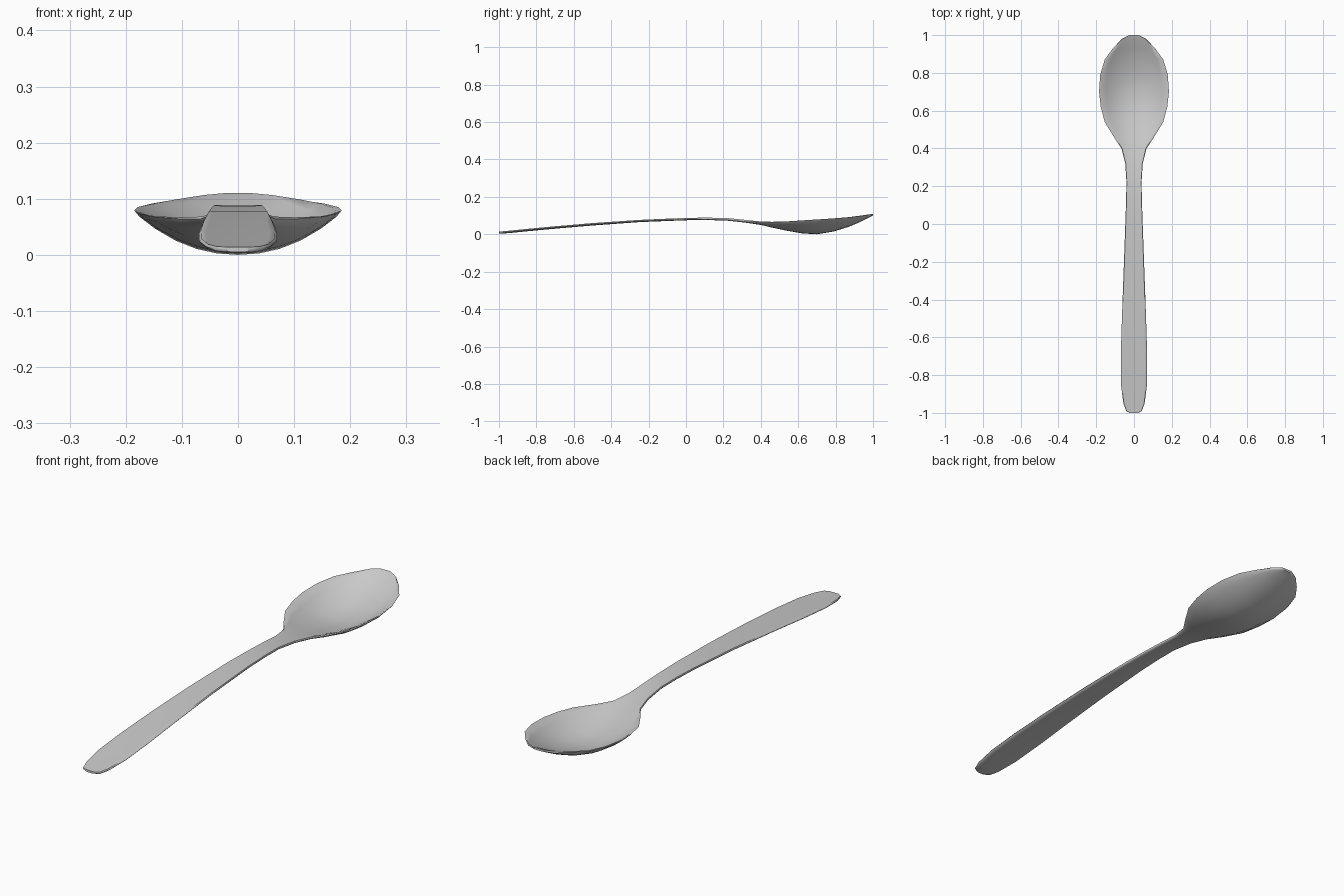
import bpy, bmesh

if "Cube" in bpy.data.objects:
    bpy.data.objects.remove(bpy.data.objects["Cube"])

# Stations along the spoon: y, half width, rim height (top), underside centre height
STATIONS = [
    (-1.00, 0.022, 0.014, 0.005), (-0.99, 0.041, 0.015, 0.004),
    (-0.95, 0.056, 0.019, 0.006), (-0.85, 0.069, 0.029, 0.016),
    (-0.70, 0.070, 0.043, 0.030), (-0.50, 0.064, 0.060, 0.047),
    (-0.25, 0.055, 0.077, 0.065), (0.00, 0.046, 0.088, 0.075),
    (0.12, 0.042, 0.089, 0.076), (0.22, 0.040, 0.087, 0.073),
    (0.32, 0.046, 0.077, 0.062), (0.40, 0.066, 0.069, 0.050),
    (0.46, 0.106, 0.069, 0.036), (0.54, 0.155, 0.073, 0.019),
    (0.62, 0.176, 0.079, 0.005), (0.70, 0.185, 0.084, 0.000),
    (0.79, 0.179, 0.090, 0.015), (0.87, 0.155, 0.096, 0.040),
    (0.93, 0.112, 0.102, 0.065), (0.98, 0.064, 0.107, 0.091),
    (1.00, 0.026, 0.110, 0.101),
]
STEPS = [-0.95, -0.8, -0.6, -0.4, -0.2, 0, 0.2, 0.4, 0.6, 0.8, 0.95]
THICK = 0.012


def section(y, w, rim, low):
    """Closed ring: dished top, rounded edge, curved underside."""
    t = min(THICK, rim - low)
    dip = rim - low - t

    def dish(s):
        return rim - dip + dip * abs(s) ** 2.1

    top = [(s * w, y, dish(s)) for s in STEPS]
    under = [(s * w, y, dish(s) - t * (1 - 0.35 * abs(s) ** 4)) for s in reversed(STEPS)]
    edge = rim - t * 0.4
    return top + [(w, y, edge)] + under + [(-w, y, edge)]


# Spoon body lofted through all the sections
bm = bmesh.new()
rings = [[bm.verts.new(p) for p in section(*s)] for s in STATIONS]
n = len(rings[0])
for a, b in zip(rings, rings[1:]):
    for i in range(n):
        j = (i + 1) % n
        bm.faces.new((a[i], a[j], b[j], b[i]))
# End caps as quad strips
k = len(STEPS)
for r in (rings[0], rings[-1]):
    for i in range(k - 1):
        bm.faces.new((r[i], r[i + 1], r[2 * k - 1 - i], r[2 * k - i]))
    bm.faces.new((r[k - 1], r[k], r[k + 1]))
    bm.faces.new((r[2 * k], r[2 * k + 1], r[0]))
bmesh.ops.recalc_face_normals(bm, faces=bm.faces)

mesh = bpy.data.meshes.new("spoon")
bm.to_mesh(mesh)
bm.free()
spoon = bpy.data.objects.new("spoon", mesh)
bpy.context.collection.objects.link(spoon)
bpy.context.view_layer.objects.active = spoon
spoon.select_set(True)
bpy.ops.object.shade_smooth_by_angle(angle=1.0)
